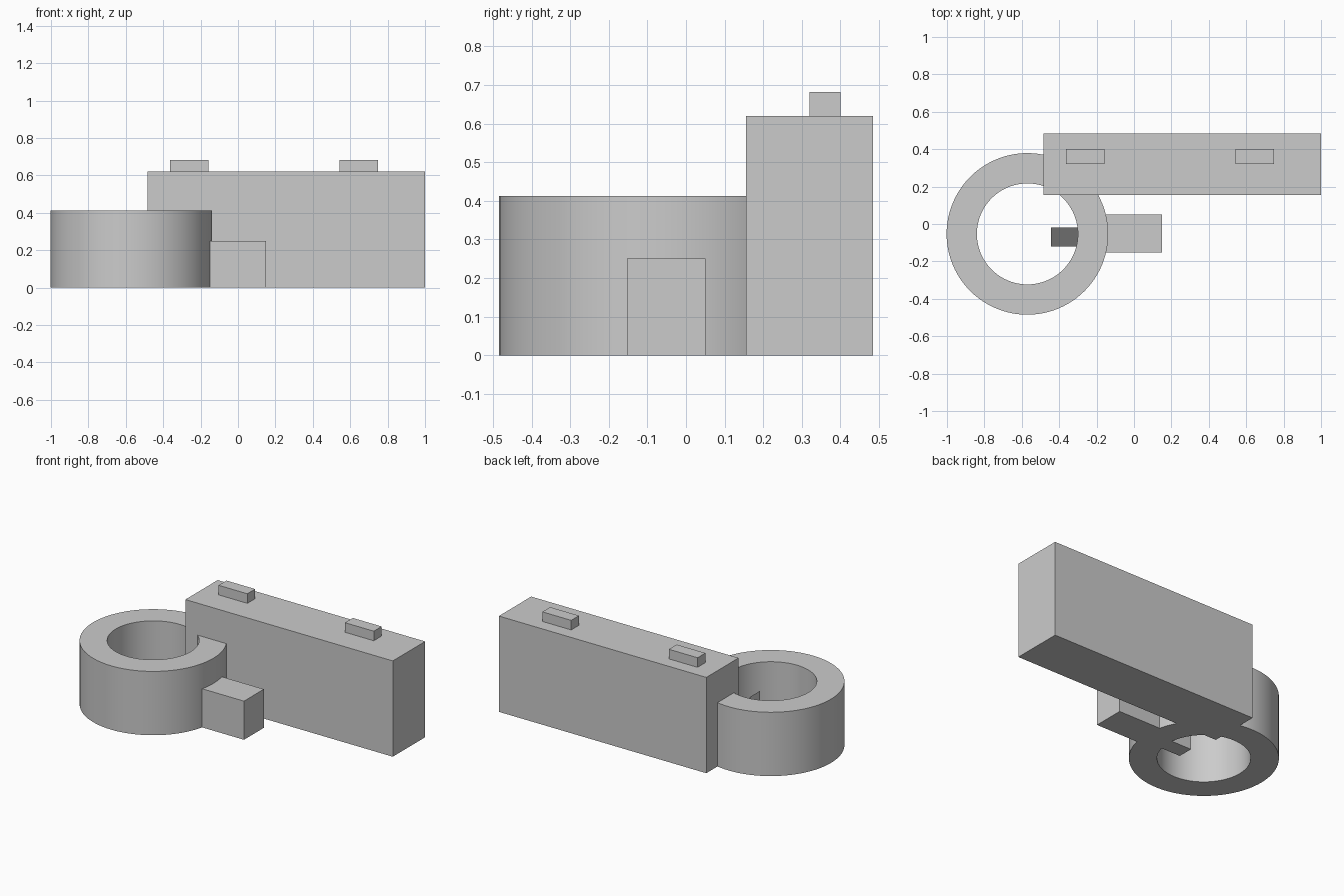
import bpy, bmesh, math

cube = bpy.data.objects.get("Cube")
if cube:
    bpy.data.objects.remove(cube, do_unlink=True)

grey = bpy.data.materials.new("plain grey")
grey.use_nodes = True
grey.diffuse_color = (0.6, 0.6, 0.6, 1)
grey.node_tree.nodes["Principled BSDF"].inputs["Base Color"].default_value = (0.6, 0.6, 0.6, 1)


def make_object(name, bm):
    bmesh.ops.recalc_face_normals(bm, faces=bm.faces)
    mesh = bpy.data.meshes.new(name)
    bm.to_mesh(mesh)
    bm.free()
    mesh.materials.append(grey)
    obj = bpy.data.objects.new(name, mesh)
    bpy.context.collection.objects.link(obj)
    return obj


def prism(name, profile, y0, y1):
    """Extrude an (x, z) outline along y."""
    bm = bmesh.new()
    face = bm.faces.new([bm.verts.new((x, y0, z)) for x, z in profile])
    ext = bmesh.ops.extrude_face_region(bm, geom=[face])
    verts = [v for v in ext["geom"] if isinstance(v, bmesh.types.BMVert)]
    bmesh.ops.translate(bm, verts=verts, vec=(0, y1 - y0, 0))
    return make_object(name, bm)


def box(name, x0, x1, y0, y1, z0, z1):
    return prism(name, [(x0, z0), (x1, z0), (x1, z1), (x0, z1)], y0, y1)


def ring(name, cx, cy, inner, outer, height, sides=96):
    """Spin a rectangular section around a vertical axis."""
    bm = bmesh.new()
    section = [(inner, 0), (outer, 0), (outer, height), (inner, height)]
    verts = [bm.verts.new((cx + r, cy, z)) for r, z in section]
    edges = [bm.edges.new((verts[i], verts[(i + 1) % 4])) for i in range(4)]
    bmesh.ops.spin(bm, geom=verts + edges, cent=(cx, cy, 0), axis=(0, 0, 1),
                   angle=math.tau, steps=sides)
    bmesh.ops.remove_doubles(bm, verts=bm.verts, dist=0.0001)
    obj = make_object(name, bm)
    bpy.ops.object.select_all(action='DESELECT')
    obj.select_set(True)
    bpy.context.view_layer.objects.active = obj
    bpy.ops.object.shade_smooth_by_angle(angle=math.radians(30))
    return obj


# Round open tower
ring("round_wall", -0.57, -0.053, 0.27, 0.432, 0.413)

# Long hall and its two roof blocks
box("long_hall", -0.485, 1.0, 0.155, 0.485, 0, 0.62)
for side, x in (("right", -0.26), ("left", 0.645)):
    box("roof_block_" + side, x - 0.103, x + 0.103, 0.32, 0.40, 0.62, 0.682)

# Small entrance block against the outside of the round wall
box("entrance_block", -0.2, 0.15, -0.153, 0.05, 0, 0.25)

# Wedge inside the round wall, falling towards the entrance
prism("inner_wedge", [(-0.445, 0), (-0.29, 0), (-0.29, 0.03), (-0.445, 0.29)], -0.12, -0.02)
